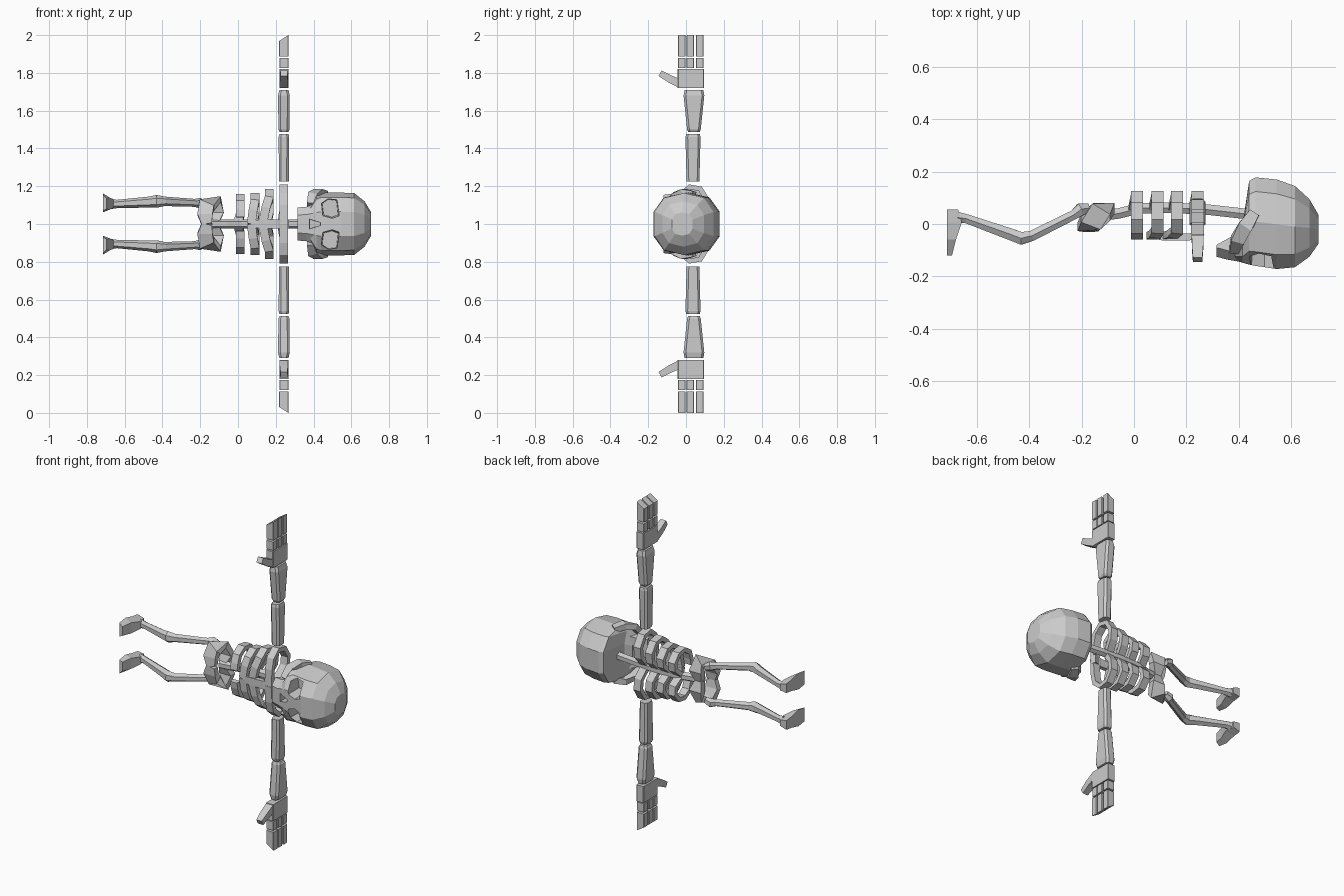
import bpy, bmesh, math
from mathutils import Vector

if "Cube" in bpy.data.objects:
    bpy.data.objects.remove(bpy.data.objects["Cube"], do_unlink=True)

bone = bpy.data.materials.new("bone grey")
bone.use_nodes = True
bone.diffuse_color = (0.6, 0.6, 0.6, 1)
bone.node_tree.nodes["Principled BSDF"].inputs["Base Color"].default_value = (0.6, 0.6, 0.6, 1)


def loft(name, rings, side=1):
    """Skin closed rings of points; z is measured from the body midline."""
    bm = bmesh.new()
    loops = [[bm.verts.new((p[0], p[1], 1 + side * p[2])) for p in r] for r in rings]
    n = len(loops[0])
    for a, b in zip(loops, loops[1:]):
        for i in range(n):
            bm.faces.new((a[i], a[(i + 1) % n], b[(i + 1) % n], b[i]))
    bm.faces.new(loops[0])
    bm.faces.new(loops[-1])
    bmesh.ops.recalc_face_normals(bm, faces=bm.faces)
    me = bpy.data.meshes.new(name)
    bm.to_mesh(me)
    bm.free()
    me.materials.append(bone)
    ob = bpy.data.objects.new(name, me)
    bpy.context.collection.objects.link(ob)
    return ob


def section(x, y, z, hx, hy, cut=0.012):
    """Chamfered rectangle lying across the arm."""
    a, b = hx - cut, hy - cut
    pts = [(hx, b), (a, hy), (-a, hy), (-hx, b), (-hx, -b), (-a, -hy), (a, -hy), (hx, -b)]
    return [(x + u, y + v, z) for u, v in pts]


def tube(name, path, width, thick, side=1, ref=(1, 0, 0), sides=4):
    """Sweep a rectangle (4) or hexagon (6) along a path; width follows ref."""
    path = [Vector(p) for p in path]
    rings = []
    for i, p in enumerate(path):
        t = (path[min(i + 1, len(path) - 1)] - path[max(i - 1, 0)]).normalized()
        r = Vector(ref)
        u = (r - t * r.dot(t)).normalized()
        v = t.cross(u)
        w = width[i] if isinstance(width, (list, tuple)) else width
        h = thick[i] if isinstance(thick, (list, tuple)) else thick
        if sides == 4:
            shape = [(1, 1), (-1, 1), (-1, -1), (1, -1)]
        else:
            shape = [(math.cos(k * math.tau / sides), math.sin(k * math.tau / sides)) for k in range(sides)]
        rings.append([p + u * a * w / 2 + v * b * h / 2 for a, b in shape])
    return loft(name, rings, side)


AX = 0.243  # arm axis
for side, tag in ((1, "top"), (-1, "bottom")):
    # Arm bones
    loft("upper_arm_" + tag, [section(AX, 0.037, z, hx, hy) for z, hx, hy in
         ((0.225, 0.026, 0.034), (0.46, 0.028, 0.04), (0.477, 0.024, 0.036))], side)
    loft("forearm_" + tag, [section(AX, 0.042, z, hx, hy) for z, hx, hy in
         ((0.486, 0.022, 0.03), (0.5, 0.029, 0.036), (0.68, 0.031, 0.055), (0.71, 0.024, 0.05))], side)
    # Hand
    loft("palm_" + tag, [section(AX, 0.026, z, 0.024, 0.07, 0.003) for z in (0.72, 0.82)], side)
    for k, y in enumerate((-0.022, 0.023, 0.073)):
        loft(f"knuckle_{k}_{tag}", [section(AX, y, z, 0.024, 0.02, 0.003) for z in (0.826, 0.878)], side)
        tip = [(px, py, 0.985 + (px - AX) * 0.62) for px, py, _ in section(AX, y, 0, 0.025, 0.02, 0.003)]
        loft(f"finger_{k}_{tag}", [section(AX, y, 0.888, 0.025, 0.02, 0.003), tip], side)
    tube("thumb_" + tag, [(AX, -0.03, 0.742), (AX, -0.085, 0.768), (AX, -0.137, 0.798)],
         (0.046, 0.044, 0.036), (0.045, 0.04, 0.034), side)

    # Ribs: wider towards the shoulders, the lowest one open at the front
    for k, (x, w) in enumerate(((0.012, 0.145), (0.09, 0.15), (0.165, 0.172), (0.243, 0.196))):
        drop = (0.0, 0.02, 0.035, 0.0)[k]
        path = [(x - 0.01, 0.06, 0.01), (x, 0.105, w * 0.35), (x, 0.112, w * 0.65), (x, 0.075, w * 0.95),
                (x, 0.02, w), (x, -0.025, w * 0.8), (x - drop * 0.5, -0.04, w * 0.5)]
        path.append((x - drop, -0.045, 0.035 if k == 0 else 0.0))
        tube(f"rib_{k}_{tag}", path, 0.046, 0.028, side)

    # Half of the pelvis
    tube("pelvis_wing_" + tag, [(-0.125, 0.04, 0.0), (-0.115, 0.06, 0.06), (-0.125, 0.045, 0.115),
         (-0.165, 0.01, 0.1), (-0.175, -0.01, 0.05), (-0.165, -0.015, 0.0)],
         (0.04, 0.08, 0.085, 0.085, 0.08, 0.055), (0.04, 0.04, 0.04, 0.045, 0.035, 0.03), side)

    # Leg: hip, thigh, knee, shin, ankle
    tube("leg_" + tag, [(-0.175, 0.06, 0.1), (-0.205, 0.055, 0.112), (-0.23, 0.035, 0.112), (-0.39, -0.045, 0.12),
         (-0.43, -0.055, 0.12), (-0.47, -0.04, 0.116), (-0.64, 0.02, 0.106), (-0.675, 0.025, 0.106)],
         (0.04, 0.055, 0.042, 0.05, 0.068, 0.058, 0.044, 0.055),
         (0.04, 0.055, 0.042, 0.046, 0.056, 0.052, 0.04, 0.05), side, ref=(0, 0, 1), sides=6)
    # Foot, widening to the toes
    rings = []
    for y, half, top in ((0.055, 0.028, -0.672), (0.005, 0.034, -0.658), (-0.06, 0.05, -0.68), (-0.12, 0.042, -0.695)):
        rings.append([(-0.715, y, 0.112 - half), (-0.715, y, 0.112 + half),
                      (top, y, 0.108 + half * 0.65), (top, y, 0.108 - half * 0.65)])
    loft("foot_" + tag, rings, side)

# Spine and breastbone
tube("spine", [(-0.14, 0.03, 0), (-0.06, 0.04, 0), (0.02, 0.06, 0), (0.14, 0.062, 0),
               (0.28, 0.055, 0), (0.37, 0.045, 0), (0.46, 0.035, 0)],
     0.05, 0.046, ref=(0, 0, 1), sides=6)
tube("breastbone", [(0.065, -0.04, 0), (0.11, -0.05, 0), (0.21, -0.05, 0), (0.265, -0.03, 0)],
     (0.03, 0.045, 0.05, 0.05), 0.026, ref=(0, 0, 1))


def head_ring(x, front, back, half, n=10, power=0.8):
    """Rounded cross-section of the head, flat towards the face."""
    ring = []
    for k in range(n):
        a = (k + 0.5) * math.tau / n
        c, s = math.cos(a), math.sin(a)
        c = math.copysign(min(1, abs(c) / math.cos(math.pi / n)) ** power, c)
        s = math.copysign(abs(s) ** power, s)
        ring.append((x, (front + back) / 2 - c * (back - front) / 2, s * half))
    return ring


# Skull shell, from the cheeks to the crown
skull = loft("skull", [head_ring(*r) for r in (
    (0.385, -0.14, -0.035, 0.1), (0.415, -0.148, 0.0, 0.155), (0.44, -0.155, 0.165, 0.166),
    (0.465, -0.16, 0.178, 0.167), (0.545, -0.172, 0.17, 0.166), (0.615, -0.165, 0.145, 0.164),
    (0.67, -0.125, 0.095, 0.12), (0.705, -0.075, 0.035, 0.062))])

# Upper jaw
jaw = loft("jaw", [[(x, f, h * 0.55), (x, f, -h * 0.55), (x, f + 0.035, -h), (x, b, -h * 0.95),
                    (x, b, h * 0.95), (x, f + 0.035, h)] for x, f, b, h in
                   ((0.315, -0.125, -0.08, 0.088), (0.36, -0.137, -0.055, 0.09), (0.4, -0.143, -0.03, 0.105))])

# Cheek bones
for side, tag in ((1, "top"), (-1, "bottom")):
    tube("cheek_" + tag, [(0.385, -0.1, 0.1), (0.395, -0.06, 0.15), (0.425, -0.01, 0.168), (0.46, 0.04, 0.155)],
         (0.04, 0.05, 0.055, 0.04), 0.035, side)


def cut(target, name, outline, depth, side=1):
    """Carve an outline in x, z into the face."""
    cx = sum(p[0] for p in outline) / len(outline)
    cz = sum(p[1] for p in outline) / len(outline)
    deep = [(cx + (x - cx) * 0.8, depth, cz + (z - cz) * 0.8) for x, z in outline]
    cutter = loft(name, [[(x, -0.25, z) for x, z in outline], deep], side)
    cutter.hide_render = True
    cutter.hide_set(True)
    cutter.display_type = 'WIRE'
    mod = target.modifiers.new(name, 'BOOLEAN')
    mod.operation = 'DIFFERENCE'
    mod.object = cutter
    mod.solver = 'EXACT'
    bpy.context.view_layer.objects.active = target
    bpy.ops.object.modifier_apply(modifier=name)
    bpy.data.objects.remove(cutter, do_unlink=True)


# Eye sockets and nose opening
for side in (1, -1):
    cut(skull, "eye_cutter", [(0.445, 0.04), (0.435, 0.115), (0.475, 0.142), (0.53, 0.135), (0.54, 0.04), (0.5, 0.025)],
        -0.06, side)
for part in (skull, jaw):
    cut(part, "nose_cutter", [(0.375, 0.03), (0.375, -0.03), (0.44, -0.008), (0.44, 0.008)], -0.09)
